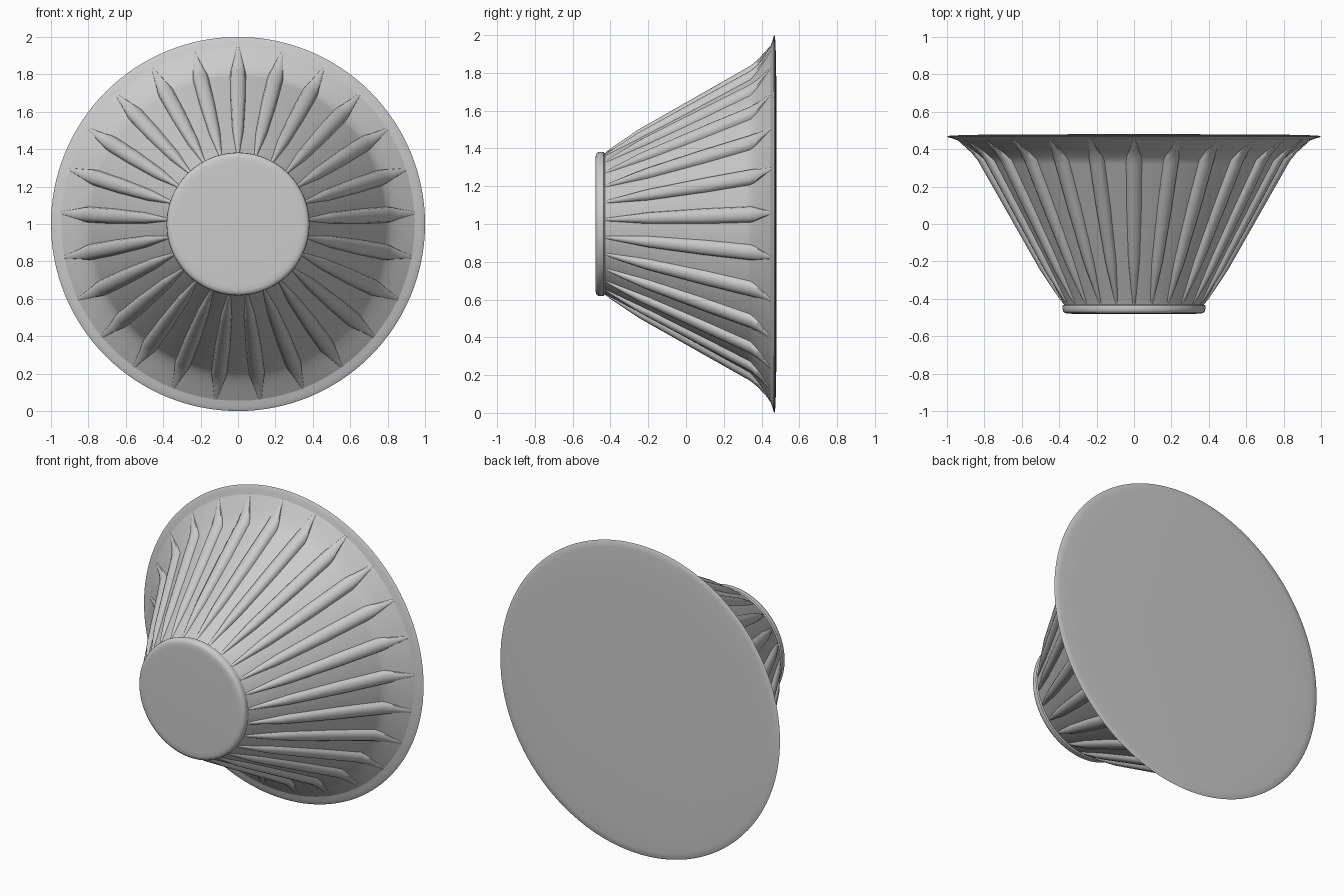
import bpy, math

if "Cube" in bpy.data.objects:
    bpy.data.objects.remove(bpy.data.objects["Cube"])

RIBS = 25
# column layout inside one period: rib part (u = -1..1) followed by the gap
RIB_U = [-1, -0.85, -0.5, 0, 0.5, 0.85, 1]
GAP_F = [0.2, 0.4, 0.6, 0.8]


def lerp(x, pts):
    for (x0, v0), (x1, v1) in zip(pts, pts[1:]):
        if x <= x1:
            return v0 + (v1 - v0) * max(0, x - x0) / (x1 - x0)
    return pts[-1][1]


def finish(name, verts, faces, angle):
    me = bpy.data.meshes.new(name)
    me.from_pydata(verts, [], faces)
    ob = bpy.data.objects.new(name, me)
    bpy.context.collection.objects.link(ob)
    bpy.ops.object.select_all(action='DESELECT')
    ob.select_set(True)
    bpy.context.view_layer.objects.active = ob
    bpy.ops.object.mode_set(mode='EDIT')
    bpy.ops.mesh.select_all(action='SELECT')
    bpy.ops.mesh.normals_make_consistent(inside=False)
    bpy.ops.object.mode_set(mode='OBJECT')
    bpy.ops.object.shade_smooth_by_angle(angle=math.radians(angle))
    return ob


def loft(name, rows, angle):
    """Skin closed rings of points and cap both ends."""
    n = len(rows[0])
    verts = [p for r in rows for p in r]
    faces = [(i * n + j, i * n + (j + 1) % n, (i + 1) * n + (j + 1) % n, (i + 1) * n + j)
             for i in range(len(rows) - 1) for j in range(n)]
    faces += [tuple(range(n)), tuple(range(len(verts) - n, len(verts)))]
    return finish(name, verts, faces, angle)


def pt(r, y, a):
    return (r * math.sin(a), y, 1 + r * math.cos(a))


def lathe(name, profile, n=128):
    return loft(name, [[pt(r, y, 2 * math.pi * j / n) for j in range(n)]
                       for r, y in profile], 40)


# ribbed conical body: base radius, rib height and rib half width along y
BASE = [(-0.43, 0.375), (-0.40, 0.39), (0.34, 0.80), (0.38, 0.845), (0.45, 0.947)]
HEIGHT = [(-0.43, 0), (-0.40, 0.010), (-0.25, 0.028), (0.34, 0.037), (0.38, 0.025), (0.45, 0)]
WIDTH = [(-0.43, 0.006), (-0.40, 0.010), (-0.2, 0.030), (0.1, 0.040), (0.35, 0.042), (0.45, 0.006)]
YS = [-0.43, -0.415, -0.40, -0.36, -0.3, -0.25, -0.2, -0.1, 0, 0.1, 0.2,
      0.28, 0.32, 0.34, 0.36, 0.38, 0.41, 0.43, 0.45]
rows = []
step = 2 * math.pi / RIBS
for y in YS:
    base, h = lerp(y, BASE), lerp(y, HEIGHT)
    half = lerp(y, WIDTH) / base
    ring = []
    for k in range(RIBS):
        for u in RIB_U:
            ring.append(pt(base + h * math.sqrt(1 - u * u), y, k * step + u * half))
        for f in GAP_F:
            ring.append(pt(base, y, k * step + half + f * (step - 2 * half)))
    rows.append(ring)
loft("ribbed_body", rows, 40)

# thin flared rim with its flat back face
lathe("rim_and_back", [(0.90, 0.44), (0.947, 0.449), (0.975, 0.459), (0.995, 0.464), (1.0, 0.468),
                       (0.995, 0.471), (0.96, 0.474), (0.85, 0.477), (0.68, 0.479), (0.3, 0.48)])

# rounded front foot
lathe("foot", [(0.365, -0.42), (0.372, -0.43), (0.381, -0.436), (0.382, -0.45), (0.380, -0.465),
               (0.371, -0.475), (0.355, -0.479), (0.33, -0.48)])
